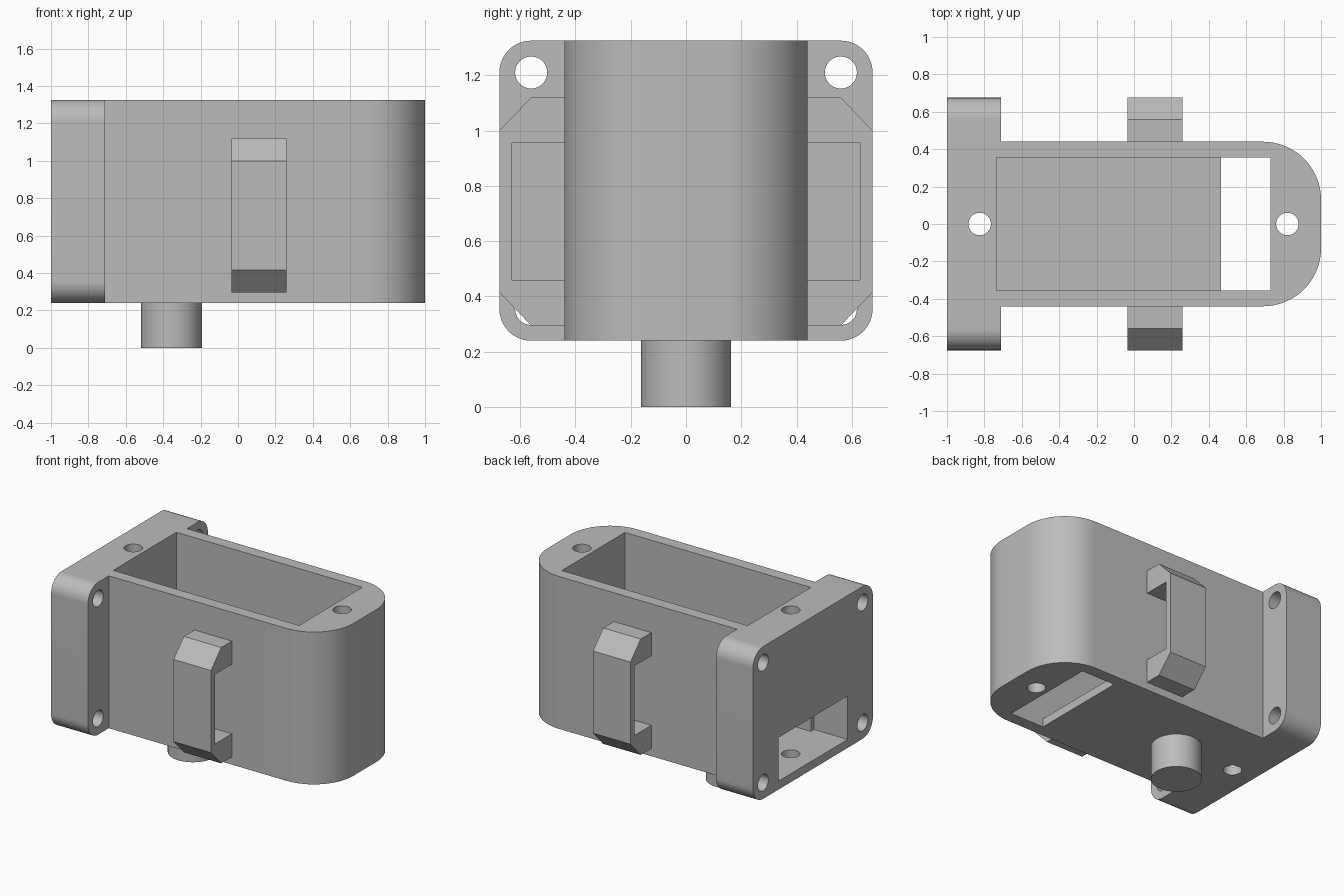
import bpy, bmesh, math
from mathutils import Vector

if "Cube" in bpy.data.objects:
    bpy.data.objects.remove(bpy.data.objects["Cube"], do_unlink=True)

GREY = (0.5, 0.5, 0.5, 1)
mat = bpy.data.materials.new("matte grey")
mat.use_nodes = True
mat.diffuse_color = GREY
mat.node_tree.nodes["Principled BSDF"].inputs["Base Color"].default_value = GREY


def make(name, bm):
    bmesh.ops.recalc_face_normals(bm, faces=bm.faces)
    mesh = bpy.data.meshes.new(name)
    bm.to_mesh(mesh)
    bm.free()
    mesh.materials.append(mat)
    ob = bpy.data.objects.new(name, mesh)
    bpy.context.collection.objects.link(ob)
    return ob


def prism(name, points, axis, lo, hi):
    """Extrude a 2D outline along x (points are y, z) or z (points are x, y)."""
    bm = bmesh.new()
    place = (lambda a, b: (lo, a, b)) if axis == "x" else (lambda a, b: (a, b, lo))
    face = bm.faces.new([bm.verts.new(place(a, b)) for a, b in points])
    moved = bmesh.ops.extrude_face_region(bm, geom=[face])["geom"]
    step = Vector((hi - lo, 0, 0)) if axis == "x" else Vector((0, 0, hi - lo))
    bmesh.ops.translate(bm, vec=step, verts=[v for v in moved if isinstance(v, bmesh.types.BMVert)])
    return make(name, bm)


def rounded(corners, steps=16):
    """Outline from counter-clockwise (a, b, radius, start angle) corners."""
    out = []
    for a, b, r, start in corners:
        if r == 0:
            out.append((a, b))
            continue
        for i in range(steps + 1):
            t = math.radians(start + 90 * i / steps)
            out.append((a + r * math.cos(t), b + r * math.sin(t)))
    return out


def circle(a, b, r, n=48):
    return [(a + r * math.cos(math.tau * i / n), b + r * math.sin(math.tau * i / n)) for i in range(n)]


def rect(a0, a1, b0, b1):
    return [(a0, b0), (a1, b0), (a1, b1), (a0, b1)]


def combine(target, tool, operation):
    mod = target.modifiers.new(operation.lower(), "BOOLEAN")
    mod.operation, mod.solver, mod.object = operation, "EXACT", tool
    bpy.context.view_layer.objects.active = target
    bpy.ops.object.modifier_apply(modifier=mod.name)
    bpy.data.objects.remove(tool, do_unlink=True)


def smooth(ob):
    bpy.ops.object.select_all(action="DESELECT")
    ob.select_set(True)
    bpy.context.view_layer.objects.active = ob
    bpy.ops.object.shade_smooth_by_angle(angle=math.radians(30))


BOTTOM, TOP, FLOOR = 0.24, 1.325, 0.30
HALF, WIDE = 0.44, 0.675

# Housing with a rounded nose
R = 0.31
housing = prism("housing", rounded([
    (-1, -HALF, 0, 0), (1 - R, -HALF + R, R, 270), (1 - R, HALF - R, R, 0), (-1, HALF, 0, 0),
]), "z", BOTTOM, TOP)

# Mounting flange with rounded corners
r = 0.115
flange = prism("flange", rounded([
    (WIDE - r, TOP - r, r, 0), (-WIDE + r, TOP - r, r, 90),
    (-WIDE + r, BOTTOM + r, r, 180), (WIDE - r, BOTTOM + r, r, 270),
]), "x", -1, -0.71)
combine(housing, flange, "UNION")

# Open cavity, floor slot and end opening
combine(housing, prism("cavity", rect(-0.735, 0.73, -0.355, 0.355), "z", FLOOR, 1.5), "DIFFERENCE")
combine(housing, prism("slot", rect(0.465, 0.73, -0.355, 0.355), "z", 0.1, 0.5), "DIFFERENCE")
combine(housing, prism("end_opening", rect(-0.39, 0.39, FLOOR, 0.61), "x", -1.1, -0.735), "DIFFERENCE")

# Vertical screw holes and flange bolt holes
for x in (-0.825, 0.82):
    combine(housing, prism("screw_hole", circle(x, 0, 0.06), "z", 0.1, 1.5), "DIFFERENCE")
for y in (-0.56, 0.56):
    for z in (0.355, 1.21):
        combine(housing, prism("bolt_hole", circle(y, z, 0.058), "x", -1.1, -0.6), "DIFFERENCE")
smooth(housing)

# Peg underneath
smooth(prism("peg", circle(-0.355, 0, 0.163, 64), "z", 0, BOTTOM))

# Strap loops on both sides
loop = [(HALF, 0.295), (0.56, 0.295), (WIDE, 0.415), (WIDE, 1.0), (0.56, 1.12), (HALF, 1.12),
        (HALF, 0.955), (0.63, 0.955), (0.63, 0.46), (HALF, 0.46)]
for name, side in (("front_loop", -1), ("back_loop", 1)):
    prism(name, [(side * y, z) for y, z in loop], "x", -0.035, 0.26)
